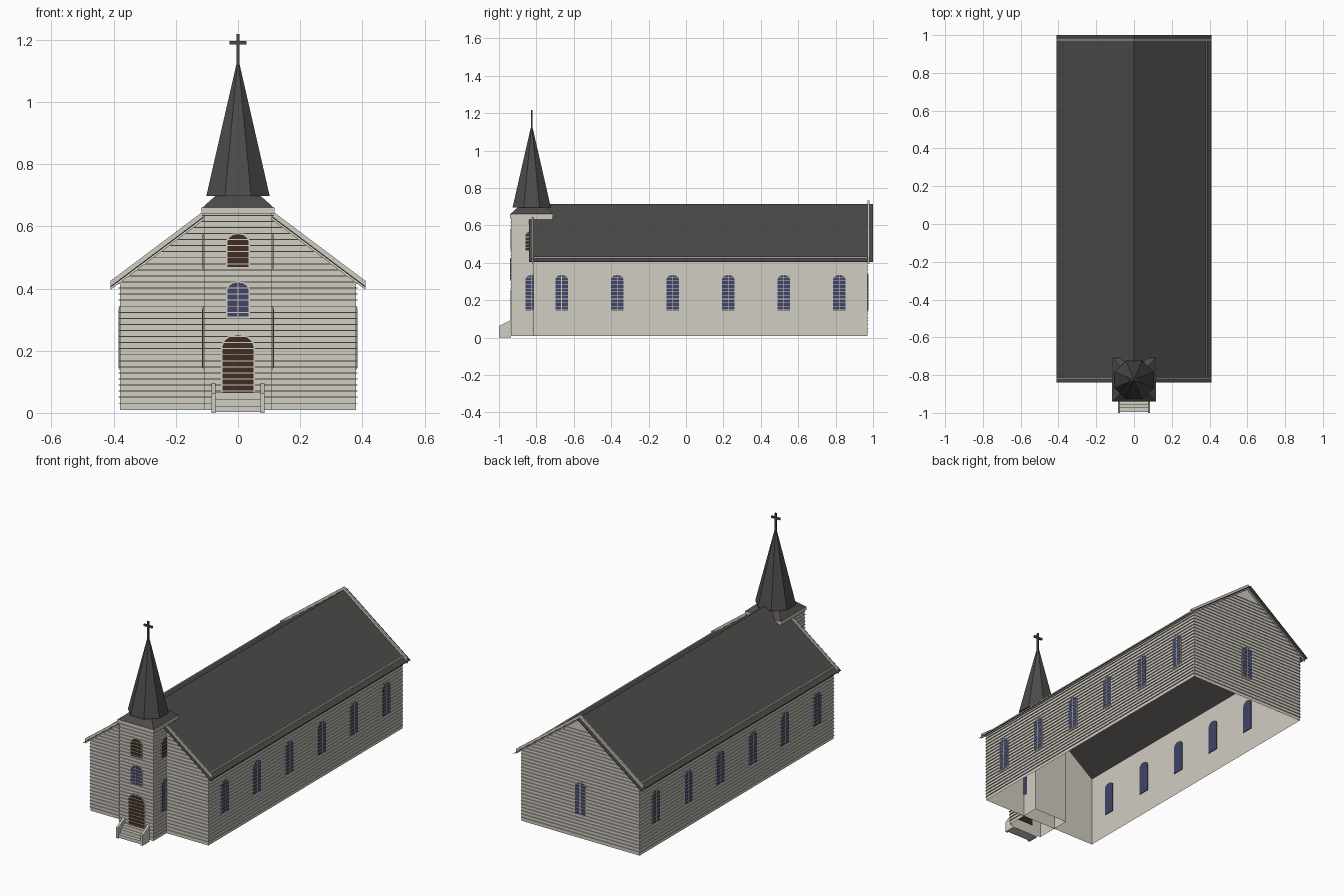
import bpy, bmesh, math
from mathutils import Matrix, Vector

cube = bpy.data.objects.get("Cube")
if cube:
    bpy.data.objects.remove(cube)


def material(name, rgb):
    m = bpy.data.materials.new(name)
    m.use_nodes = True
    m.diffuse_color = (*rgb, 1)
    bsdf = m.node_tree.nodes["Principled BSDF"]
    bsdf.inputs["Base Color"].default_value = (*rgb, 1)
    bsdf.inputs["Roughness"].default_value = 0.9
    return m


CREAM = material("cream_paint", (0.64, 0.61, 0.54))
DARK = material("dark_shingle", (0.075, 0.07, 0.067))
BLUE = material("blue_glass", (0.05, 0.058, 0.14))
BROWN = material("brown_wood", (0.05, 0.026, 0.016))


def finish(name, bm, mat):
    bmesh.ops.recalc_face_normals(bm, faces=bm.faces)
    mesh = bpy.data.meshes.new(name)
    bm.to_mesh(mesh)
    bm.free()
    mesh.materials.append(mat)
    ob = bpy.data.objects.new(name, mesh)
    bpy.context.collection.objects.link(ob)
    return ob


def add_box(bm, x0, x1, y0, y1, z0, z1):
    size = Matrix.Diagonal((x1 - x0, y1 - y0, z1 - z0, 1))
    mid = Matrix.Translation(((x0 + x1) / 2, (y0 + y1) / 2, (z0 + z1) / 2))
    return bmesh.ops.create_cube(bm, size=1, matrix=mid @ size)["verts"]


def box(name, mat, *bounds):
    bm = bmesh.new()
    add_box(bm, *bounds)
    return finish(name, bm, mat)


def prism(name, mat, points, y0, y1, place=Matrix()):
    """Extrude an xz outline from y0 to y1, then place it."""
    bm = bmesh.new()
    face = bm.faces.new([bm.verts.new((x, y0, z)) for x, z in points])
    ext = bmesh.ops.extrude_face_region(bm, geom=[face])["geom"]
    moved = [v for v in ext if isinstance(v, bmesh.types.BMVert)]
    bmesh.ops.translate(bm, verts=moved, vec=(0, y1 - y0, 0))
    bmesh.ops.transform(bm, matrix=place, verts=bm.verts)
    return finish(name, bm, mat)


def open_bottom(ob):
    bm = bmesh.new()
    bm.from_mesh(ob.data)
    low = [f for f in bm.faces if f.normal.z < -0.9]
    bmesh.ops.delete(bm, geom=low, context="FACES")
    bm.to_mesh(ob.data)
    bm.free()


# Main dimensions
HALF, FRONT, BACK, BASE = 0.38, -0.815, 0.97, 0.01
RIDGE, SLOPE, EAVE = 0.715, 0.75, 0.41
TOWER, TY = 0.11, -0.825
TFRONT = TY - TOWER


def roof_z(x):
    return RIDGE - SLOPE * abs(x)


def chevron(low, high, half=EAVE):
    return [(x, roof_z(x) + low) for x in (-half, 0, half)] + \
           [(x, roof_z(x) + high) for x in (half, 0, -half)]


# Nave walls and tower walls
wall_top = [(x, roof_z(x) - 0.003) for x in (HALF, 0, -HALF)]
open_bottom(prism("nave_walls", CREAM, [(-HALF, BASE), (HALF, BASE)] + wall_top, FRONT, BACK))
open_bottom(box("tower_walls", CREAM, -TOWER, TOWER, TFRONT, TY + TOWER, BASE, 0.65))

# Thin siding lips on every wall
LIP, THICK, STEP = 0.005, 0.003, 0.0195
bm = bmesh.new()
z = BASE + STEP
while z < 0.64:
    half = min(HALF, (RIDGE - 0.012 - z) / SLOPE)
    add_box(bm, -half, half, FRONT - LIP, FRONT, z, z + THICK)
    add_box(bm, -half, half, BACK, BACK + LIP, z, z + THICK)
    add_box(bm, -TOWER, TOWER, TFRONT - LIP, TFRONT, z, z + THICK)
    for s in (-1, 1):
        a, b = sorted((s * TOWER, s * (TOWER + LIP)))
        add_box(bm, a, b, TFRONT, FRONT, z, z + THICK)
        if z < 0.41:
            a, b = sorted((s * HALF, s * (HALF + LIP)))
            add_box(bm, a, b, FRONT, BACK, z, z + THICK)
    z += STEP
finish("siding_lips", bm, CREAM)

# Nave roof with raised rake and eave trim
prism("nave_roof", DARK, chevron(-0.004, 0), -0.84, 1.0)
prism("front_rake_trim", CREAM, chevron(-0.012, 0.017), FRONT - 0.008, FRONT)
prism("back_rake_trim", CREAM, chevron(-0.012, 0.017), BACK, BACK + 0.01)
for side, s in (("left", 1), ("right", -1)):
    a, b = sorted((s * HALF, s * (HALF + 0.007)))
    box(side + "_eave_trim", CREAM, a, b, FRONT, BACK, 0.415, 0.434)


# Arched openings: pale surround, pane and optional centre bar
def opening(name, mat, place, half, z0, z1, bar=True):
    def arch(grow):
        w, rise = half + grow, half * 0.75
        top = z1 - rise
        curve = [(w * math.cos(t * math.pi / 6), top + (rise + grow) * math.sin(t * math.pi / 6))
                 for t in range(7)]
        return [(-w, z0 - grow), (w, z0 - grow)] + curve
    prism(name + "_surround", CREAM, arch(0.005), -0.002, 0, place)
    prism(name, mat, arch(0), -0.0035, 0.004, place)
    if bar:
        prism(name + "_bar", CREAM, [(-0.002, z0), (0.002, z0), (0.002, z1), (-0.002, z1)],
              -0.005, 0, place)


def on_wall(x, y, degrees):
    return Matrix.Translation((x, y, 0)) @ Matrix.Rotation(math.radians(degrees), 4, "Z")


tower_front = on_wall(0, TFRONT, 0)
opening("door", BROWN, tower_front, 0.05, 0.065, 0.25, False)
opening("tower_front_window", BLUE, tower_front, 0.034, 0.31, 0.42)
opening("front_louvre", BROWN, tower_front, 0.034, 0.47, 0.575, False)
opening("back_window", BLUE, on_wall(0, BACK, 180), 0.034, 0.145, 0.335)
for side, s in (("left", 1), ("right", -1)):
    tower_side = on_wall(s * TOWER, TY, 90 * s)
    opening(side + "_tower_window", BLUE, tower_side, 0.034, 0.145, 0.335)
    opening(side + "_louvre", BROWN, tower_side, 0.034, 0.465, 0.57, False)
    for i in range(6):
        wall = on_wall(s * HALF, -0.665 + 0.297 * i, 90 * s)
        opening(f"{side}_nave_window_{i + 1}", BLUE, wall, 0.034, 0.145, 0.335)

# Tower cornice, flared skirt and octagonal spire
box("tower_cornice", CREAM, -0.117, 0.117, TY - 0.115, TY + 0.115, 0.642, 0.66)


def cone(name, sides, r1, r2, z0, z1):
    bm = bmesh.new()
    fit = 1 / math.cos(math.pi / sides)
    place = Matrix.Translation((0, TY, (z0 + z1) / 2)) @ Matrix.Rotation(math.pi / sides, 4, "Z")
    bmesh.ops.create_cone(bm, cap_ends=True, segments=sides, radius1=r1 * fit,
                          radius2=r2 * fit, depth=z1 - z0, matrix=place)
    return finish(name, bm, DARK)


cone("spire_skirt", 4, 0.115, 0.067, 0.66, 0.703)
cone("spire", 8, 0.102, 0.002, 0.697, 1.135)

# Cross
box("cross_upright", DARK, -0.005, 0.005, TY - 0.005, TY + 0.005, 1.12, 1.218)
box("cross_arm", DARK, -0.028, 0.028, TY - 0.005, TY + 0.005, 1.185, 1.196)

# Entrance steps with sloped side walls
for i in range(3):
    z1 = 0.0217 * (i + 1)
    box(f"step_{i + 1}", CREAM, -0.073, 0.073, -0.995 + 0.02 * i, TFRONT, 0.003, z1)
cheek = [(-1.0, 0), (TFRONT, 0), (TFRONT, 0.095), (-1.0, 0.062)]
turn = Matrix.Rotation(math.pi / 2, 4, "Z")
for side, s in (("left", 1), ("right", -1)):
    a, b = sorted((-s * 0.073, -s * 0.086))
    prism(side + "_step_wall", CREAM, cheek, a, b, turn)
